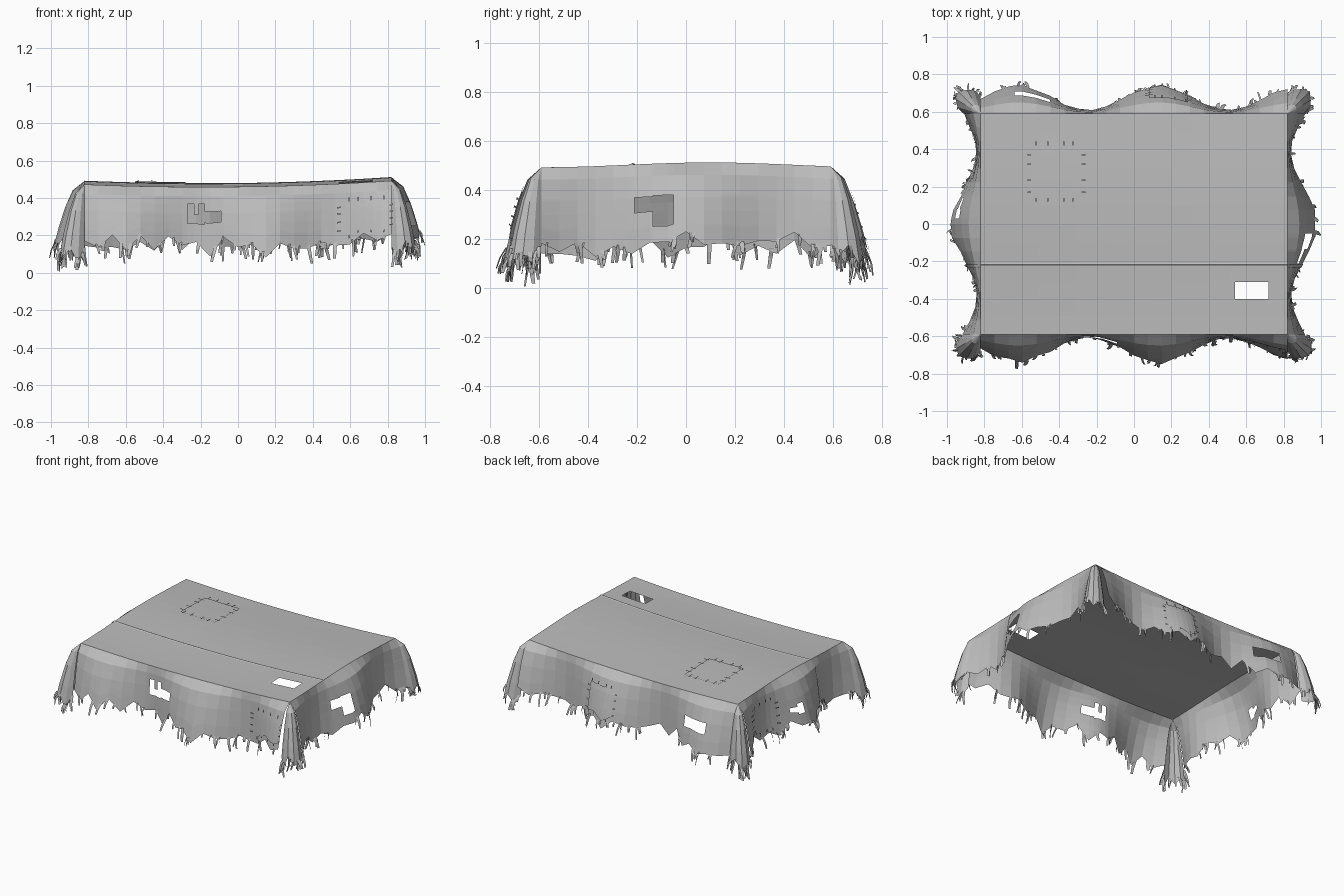
import bpy, bmesh, math, random
from mathutils import Vector

random.seed(7)
cube = bpy.data.objects.get("Cube")
if cube:
    bpy.data.objects.remove(cube)

cloth = bpy.data.materials.new("worn grey cloth")
cloth.use_nodes = True
GREY = (0.5, 0.5, 0.5, 1)
cloth.diffuse_color = GREY
cloth.node_tree.nodes["Principled BSDF"].inputs["Base Color"].default_value = GREY

HX, HY, EDGE, HEM = 0.82, 0.59, 0.49, 0.33
UP = Vector((0, 0, 1))
PROFILE = [(0, 0), (0.05, 0.4), (0.14, 0.65), (0.25, 0.87), (HEM, 1), (0.5, 1.2)]


def finish(name, bm, flip=False):
    if flip:
        bmesh.ops.reverse_faces(bm, faces=bm.faces)
    mesh = bpy.data.meshes.new(name)
    bm.to_mesh(mesh)
    bm.free()
    mesh.materials.append(cloth)
    obj = bpy.data.objects.new(name, mesh)
    bpy.context.scene.collection.objects.link(obj)


def lerp_table(table, x):
    for (a, fa), (b, fb) in zip(table, table[1:]):
        if x <= b:
            return fa + (fb - fa) * max(0, x - a) / (b - a)
    return table[-1][1]


def steps(a, b, n):
    return [a + (b - a) * i / n for i in range(n + 1)]


def add_grid(bm, us, vs):
    rows = [[bm.verts.new((u, v, 0)) for u in us] for v in vs]
    for lo, hi in zip(rows, rows[1:]):
        for i in range(len(us) - 1):
            bm.faces.new((lo[i], lo[i + 1], hi[i + 1], hi[i]))


def sheet(name, us, vs, place, holes=(), flip=False):
    """Flat sheet with rectangular holes cut out, then draped by place(u, v)."""
    bm = bmesh.new()
    add_grid(bm, us, vs)
    for u0, u1, v0, v1 in holes:
        for co, no in (((u0, 0, 0), (1, 0, 0)), ((u1, 0, 0), (1, 0, 0)),
                       ((0, v0, 0), (0, 1, 0)), ((0, v1, 0), (0, 1, 0))):
            bmesh.ops.bisect_plane(bm, geom=bm.verts[:] + bm.edges[:] + bm.faces[:],
                                   plane_co=co, plane_no=no)
    gone = []
    for f in bm.faces:
        c = f.calc_center_median()
        if any(u0 < c.x < u1 and v0 < c.y < v1 for u0, u1, v0, v1 in holes):
            gone.append(f)
    bmesh.ops.delete(bm, geom=gone, context="FACES")
    for v in bm.verts:
        v.co = place(v.co.x, v.co.y)
    bmesh.ops.remove_doubles(bm, verts=bm.verts, dist=0.0001)
    finish(name, bm, flip)


def patch(name, u0, u1, v0, v1, place, flip=False):
    """Mending patch with short stitches crossing its border."""
    sheet(name, steps(u0, u1, 6), steps(v0, v1, 6),
          lambda u, v: place(u, v, 0.006), flip=flip)
    bm = bmesh.new()
    long, thin = 0.02, 0.004
    for k in range(4):
        f = (k + 0.5) / 4 + random.uniform(-0.06, 0.06)
        for edge in (u0, u1):
            c = v0 + (v1 - v0) * f
            add_grid(bm, (edge - long, edge + long), (c - thin, c + thin))
        for edge in (v0, v1):
            c = u0 + (u1 - u0) * f
            add_grid(bm, (c - thin, c + thin), (edge - long, edge + long))
    for v in bm.verts:
        v.co = place(v.co.x, v.co.y, 0.011)
    finish(name + "_stitches", bm, flip)


# Gently sagging top sheet with a square hole
def top_z(x, y):
    return 0.47 + 0.012 * x + 0.033 * x * x + 0.01 * math.cos((y - 0.1) * 4.5)


def on_top(x, y, lift=0):
    return Vector((x, y, top_z(x, y) + lift))


sheet("top_sheet", steps(-HX, HX, 16), steps(-HY, HY, 12), on_top,
      [(0.54, 0.72, -0.4, -0.31)])
patch("top_patch", -0.55, -0.28, 0.14, 0.42, on_top)
sheet("top_seam", steps(-HX, HX, 16), (-0.225, -0.217, -0.208),
      lambda x, y: on_top(x, y, 0.006 if y > -0.22 and y < -0.21 else 0.002))


# Hanging panels, each with a ragged hem
def drape(base, normal, flare, hem):
    def place(u, d, lift=0):
        b, n = base(u), normal(u)
        d += (lerp_table(hem, u) - HEM) * min(1, max(0, (d - 0.18) / (HEM - 0.18)))
        p = b + n * (flare(u) * lerp_table(PROFILE, d) + lift)
        p.z = top_z(b.x, b.y) - d + lift * 0.4
        return p
    return place


def tassels(name, us, place, normal):
    bm = bmesh.new()
    for u in us:
        n = normal(u)
        t = UP.cross(n)
        p = place(u, HEM - 0.015)
        side = (t + n * random.uniform(-0.8, 0.8)).normalized()
        fall = (-UP + n * random.uniform(-0.05, 0.5) + t * random.uniform(-0.3, 0.3)).normalized()
        length = random.uniform(0.035, 0.1)
        half = random.uniform(0.005, 0.011)
        prev = None
        for k, width in enumerate((1, 0.9, 0.7)):
            c = p + fall * length * k / 2 + n * 0.006 * (k == 1)
            c.z = max(c.z, 0)
            pair = [bm.verts.new(c - side * half * width), bm.verts.new(c + side * half * width)]
            if prev:
                bm.faces.new((prev[0], pair[0], pair[1], prev[1]))
            prev = pair
    finish(name, bm)


def panel(name, us, base, normal, flare, hem_range, count, holes=(), flip=False):
    hem = [(u, random.uniform(*hem_range) + (0.025 if i % 2 else -0.02))
           for i, u in enumerate(us)]
    place = drape(base, normal, flare, hem)
    cuts = [(a, b, EDGE - z1, EDGE - z0) for a, b, z0, z1 in holes]
    sheet(name, us, [d for d, _ in PROFILE[:5]], place, cuts, flip)
    tassels(name + "_tassels",
            [random.uniform(us[0], us[-1]) for _ in range(count)], place, normal)
    return place


def long_flare(x):
    return 0.085 + 0.065 * math.cos(math.tau * (x - 0.13) / 0.75)


def short_flare(y):
    return 0.09 + 0.07 * math.cos(math.tau * y / 0.77)


front_holes = [(-0.27, -0.235, 0.29, 0.4), (-0.235, -0.18, 0.29, 0.34),
               (-0.21, -0.18, 0.34, 0.4), (-0.18, -0.09, 0.3, 0.36)]
back_holes = [(-0.64, -0.45, 0.28, 0.35)]
left_holes = [(-0.21, -0.135, 0.295, 0.355), (-0.135, -0.05, 0.23, 0.36)]
right_holes = [(0.03, 0.08, 0.24, 0.31), (0.08, 0.14, 0.25, 0.29)]

# Front and back panels
for name, s, holes, box in (("front", -1, front_holes, (0.55, 0.81, 0.21, 0.39)),
                            ("back", 1, back_holes, (0.08, 0.29, 0.2, 0.39))):
    place = panel(name + "_panel", steps(-HX, HX, 22), lambda x, s=s: Vector((x, s * HY, 0)),
                  lambda x, s=s: Vector((0, s, 0)), long_flare, (0.28, 0.36), 36, holes, s < 0)
    patch(name + "_patch", box[0], box[1], EDGE - box[3], EDGE - box[2], place, s < 0)

# Side panels with the seam running down them
for name, s, holes in (("left", 1, left_holes), ("right", -1, right_holes)):
    place = panel(name + "_panel", steps(-HY, HY, 16), lambda y, s=s: Vector((s * HX, y, 0)),
                  lambda y, s=s: Vector((s, 0, 0)), short_flare, (0.29, 0.37), 26, holes, s > 0)
    sheet(name + "_seam", (-0.235, -0.225, -0.215), [d for d, _ in PROFILE[:5]],
          lambda y, d, p=place: p(y, d, 0.005), flip=s > 0)
    if s < 0:
        patch("right_patch", 0.24, 0.47, EDGE - 0.39, EDGE - 0.2, place)

# Gathered corners fanning out between the panels
for sx in (-1, 1):
    for sy in (-1, 1):
        mid = math.atan2(sy, sx)
        name = ("back_" if sy > 0 else "front_") + ("left" if sx > 0 else "right") + "_corner"
        panel(name, steps(mid - math.pi / 4, mid + math.pi / 4, 6),
              lambda a, sx=sx, sy=sy: Vector((sx * HX, sy * HY, 0)),
              lambda a: Vector((math.cos(a), math.sin(a), 0)),
              lambda a, m=mid: 0.09 + 0.065 * math.cos(2 * (a - m)), (0.34, 0.4), 18, (), True)
